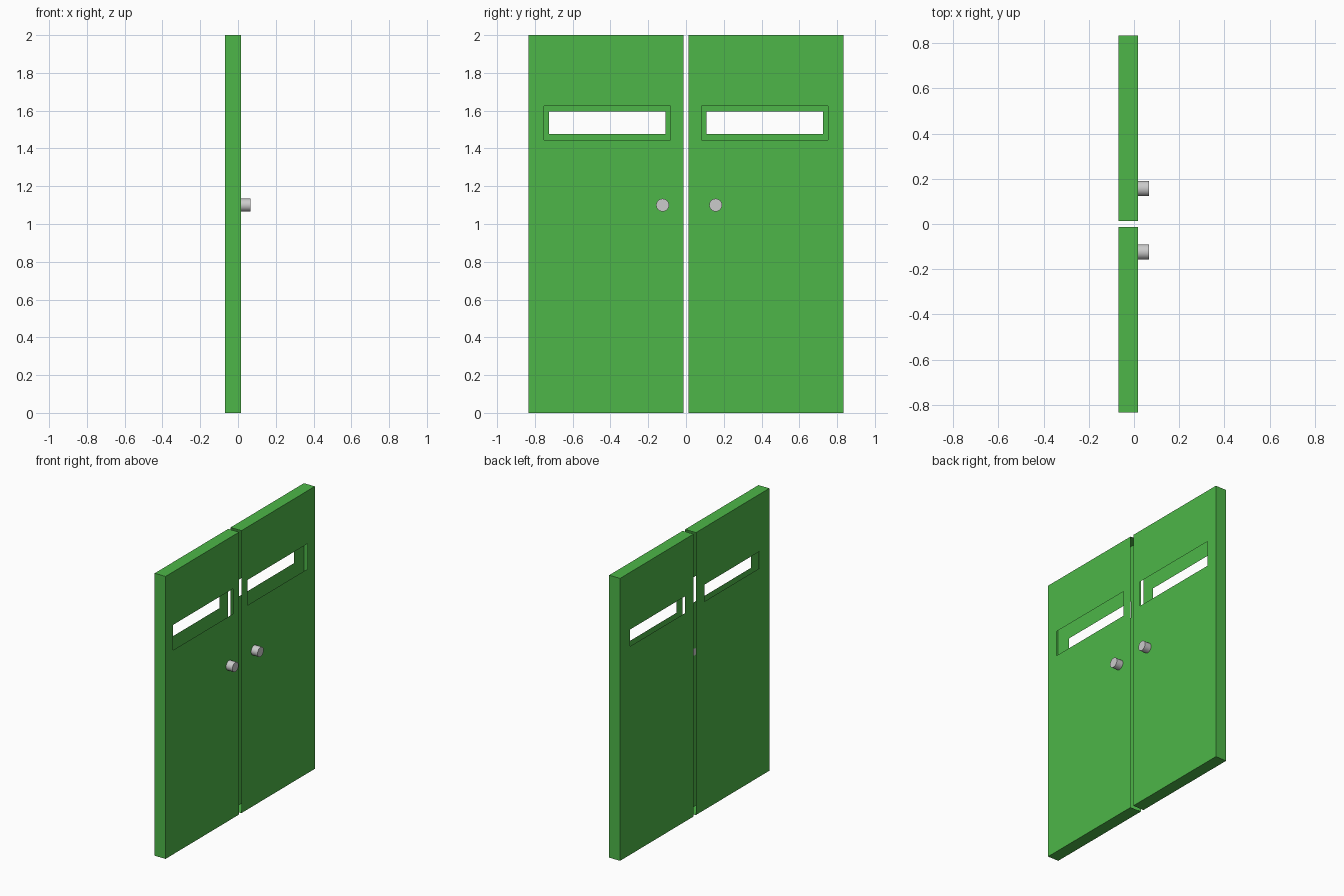
import bpy, bmesh, math

if "Cube" in bpy.data.objects:
    bpy.data.objects.remove(bpy.data.objects["Cube"])

X_BACK, X_FRONT = -0.068, 0.017
Y_IN, Y_OUT, HEIGHT = 0.013, 0.835, 2.0

green = bpy.data.materials.new("door_green")
green.diffuse_color = (0.075, 0.47, 0.065, 1)
green.use_nodes = True
green.node_tree.nodes["Principled BSDF"].inputs["Base Color"].default_value = green.diffuse_color


def rect(bm, x, y0, y1, z0, z1):
    return [bm.verts.new((x, y, z)) for y, z in ((y0, z0), (y1, z0), (y1, z1), (y0, z1))]


def bridge(bm, a, b, sides=range(4)):
    for i in sides:
        j = (i + 1) % 4
        bm.faces.new((a[i], a[j], b[j], b[i]))


def door(name, side):
    bm = bmesh.new()
    front = rect(bm, X_FRONT, Y_IN, Y_OUT, 0, HEIGHT)
    back = rect(bm, X_BACK, Y_IN, Y_OUT, 0, HEIGHT)
    # front and back sheets, each a ring around its window opening
    bridge(bm, front, rect(bm, X_FRONT, 0.082, 0.753, 1.446, 1.625))
    bridge(bm, rect(bm, X_BACK, 0.109, 0.726, 1.476, 1.595), back)
    # bottom, outer edge and top; the hollow shell is open at the meeting edge
    bridge(bm, back, front, range(3))
    for v in bm.verts:
        v.co.y *= side
    if side < 0:
        bmesh.ops.reverse_faces(bm, faces=bm.faces[:])
    me = bpy.data.meshes.new(name)
    bm.to_mesh(me)
    bm.free()
    me.materials.append(green)
    bpy.context.collection.objects.link(bpy.data.objects.new(name, me))


def knob(name, y):
    depth = 0.067 - X_FRONT
    bpy.ops.mesh.primitive_cylinder_add(
        vertices=32, radius=0.034, depth=depth,
        location=(X_FRONT + depth / 2, y, 1.1), rotation=(0, math.pi / 2, 0))
    bpy.context.object.name = name
    bpy.ops.object.shade_smooth_by_angle()


# Two door leaves
door("left_door", -1)
door("right_door", 1)

# Round knobs
knob("left_knob", -0.124)
knob("right_knob", 0.157)
